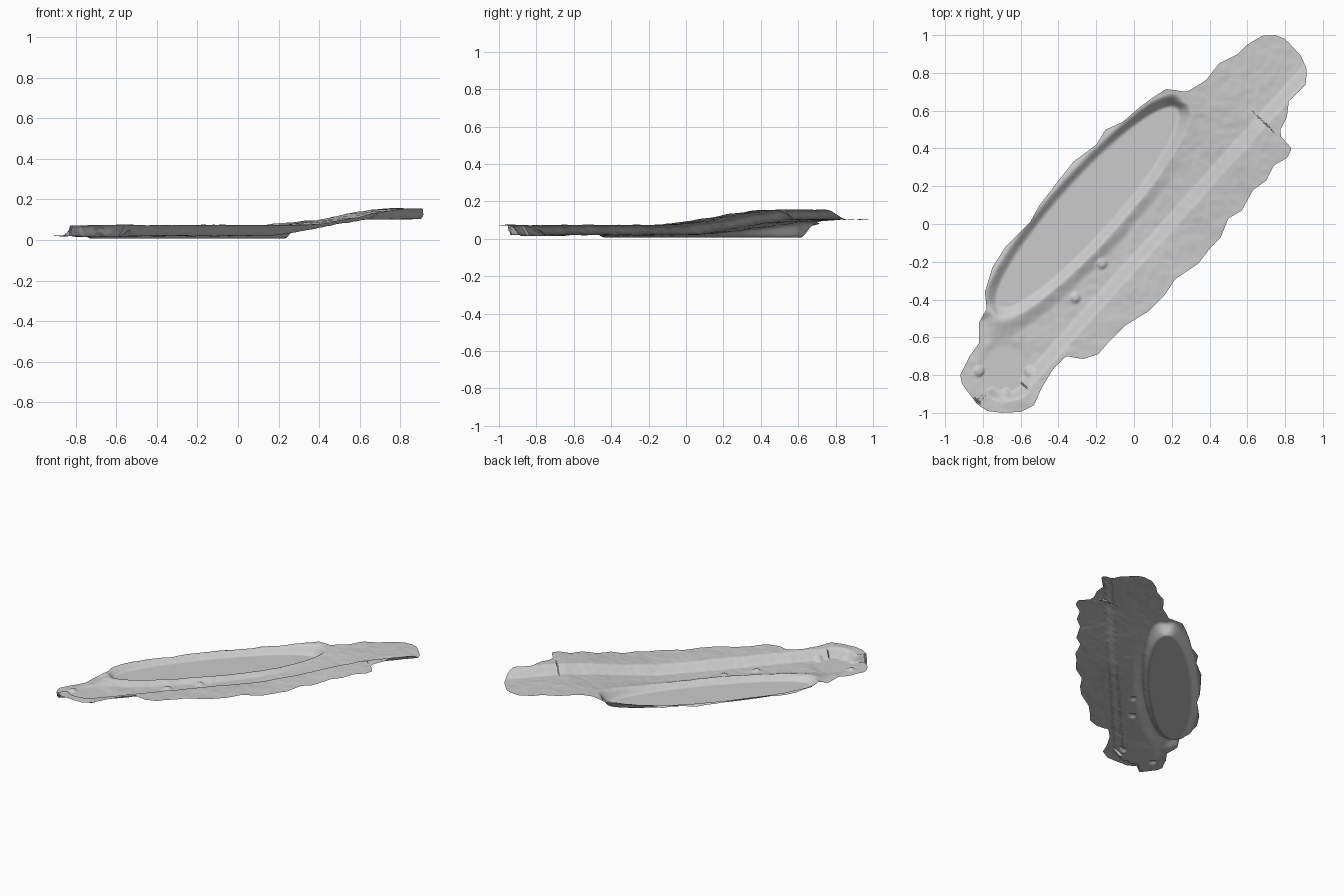
import bpy, bmesh, math
from mathutils import Vector, noise

if "Cube" in bpy.data.objects:
    bpy.data.objects.remove(bpy.data.objects["Cube"])

# Ragged outline of the ground sheet, seen from above
OUTLINE = [(-.92,-.80),(-.91,-.85),(-.83,-.955),(-.78,-.99),(-.70,-1),(-.60,-.995),(-.53,-.96),
    (-.49,-.87),(-.43,-.77),(-.36,-.70),(-.27,-.715),(-.19,-.69),(-.13,-.62),(-.05,-.54),(.08,-.46),
    (.16,-.38),(.22,-.29),(.34,-.21),(.41,-.12),(.46,-.07),(.50,.03),(.57,.07),(.63,.18),(.70,.23),
    (.74,.31),(.81,.35),(.835,.40),(.78,.455),(.775,.50),(.81,.57),(.82,.65),(.91,.74),(.915,.82),
    (.88,.90),(.80,.98),(.75,1),(.68,.997),(.60,.95),(.55,.90),(.45,.85),(.38,.76),(.28,.70),
    (.17,.715),(.10,.67),(.02,.61),(-.06,.54),(-.15,.50),(-.20,.42),(-.32,.33),(-.40,.23),(-.50,.10),
    (-.55,.01),(-.68,-.12),(-.75,-.23),(-.79,-.36),(-.78,-.45),(-.82,-.52),(-.82,-.63),(-.87,-.70)]
ROCKS = [(-.17,-.21),(-.31,-.39),(-.82,-.78),(-.68,-.90),(-.555,-.78)]
DX, DY = .669, .743            # direction of the long diagonal


def to_st(x, y):
    return DY * x - DX * y, DX * x + DY * y


def to_xy(s, t):
    return DY * s + DX * t, -DX * s + DY * t


def step(a, b, v):
    v = min(1, max(0, (v - a) / (b - a)))
    return v * v * (3 - 2 * v)


ROCKS_ST = [to_st(*r) for r in ROCKS]
PAD_S, PAD_T = to_st(-.68, -.77)


def height(s, t):
    # valley floor rising towards the far end
    z = .02 + .083 * step(.05, .95, t)
    pad = math.hypot(s - PAD_S, t - PAD_T)
    # raised bank on the right, curling round the round pad
    if t > PAD_T:
        bank = step(.098, .178, s)
    else:
        bank = step(.115, .175, pad) * step(.008, .024, s)
    z += .053 * bank
    # uneven ground
    p = Vector((s * 9, t * 9, 0))
    z += (.0035 * noise.noise(p) + .002 * noise.noise(p * 2.7)) * step(.11, .15, pad)
    # round pad, slightly sunk
    z -= .005 * (1 - step(.11, .16, pad)) * (1 - bank)
    # long lens-shaped basin with a low rim
    a, b, ds, dt = .138, .70, s + .243, t + .10
    q = math.hypot(ds / a, dt / b)
    g = math.hypot(ds / a ** 2, dt / b ** 2)
    d = (q - 1) * q / g if g > 1e-6 else -1
    rim = z + .022 * (1 - step(.045, .12, d)) * (1 - step(.0, .6, t))
    k = step(0, .055, d)
    z = .008 * (1 - k) + rim * k
    # small stones
    for rs, rt in ROCKS_ST:
        r = math.hypot(s - rs, t - rt)
        z += .013 * (1 - step(.012, .034, r))
    return z


def row_span(poly, t):
    hits = []
    for (s0, t0), (s1, t1) in zip(poly, poly[1:] + poly[:1]):
        if (t0 <= t) != (t1 <= t):
            hits.append(s0 + (s1 - s0) * (t - t0) / (t1 - t0))
    return min(hits), max(hits)


# Ground sheet: rows across the diagonal, clipped to the outline
poly = [to_st(*p) for p in OUTLINE]
t_lo, t_hi = min(p[1] for p in poly), max(p[1] for p in poly)
ROWS, COLS = 280, 110
bm = bmesh.new()
grid = []
for i in range(ROWS + 1):
    t = t_lo + (t_hi - t_lo) * (.0005 + .999 * i / ROWS)
    s0, s1 = row_span(poly, t)
    row = []
    for j in range(COLS + 1):
        s = s0 + (s1 - s0) * j / COLS
        row.append(bm.verts.new((*to_xy(s, t), height(s, t))))
    grid.append(row)
for r0, r1 in zip(grid, grid[1:]):
    for j in range(COLS):
        bm.faces.new((r0[j], r0[j + 1], r1[j + 1], r1[j]))
bm.normal_update()
mesh = bpy.data.meshes.new("ground_sheet")
bm.to_mesh(mesh)
bm.free()
ground = bpy.data.objects.new("ground_sheet", mesh)
bpy.context.collection.objects.link(ground)
bpy.context.view_layer.objects.active = ground
ground.select_set(True)
bpy.ops.object.shade_smooth_by_angle(angle=math.radians(40))
